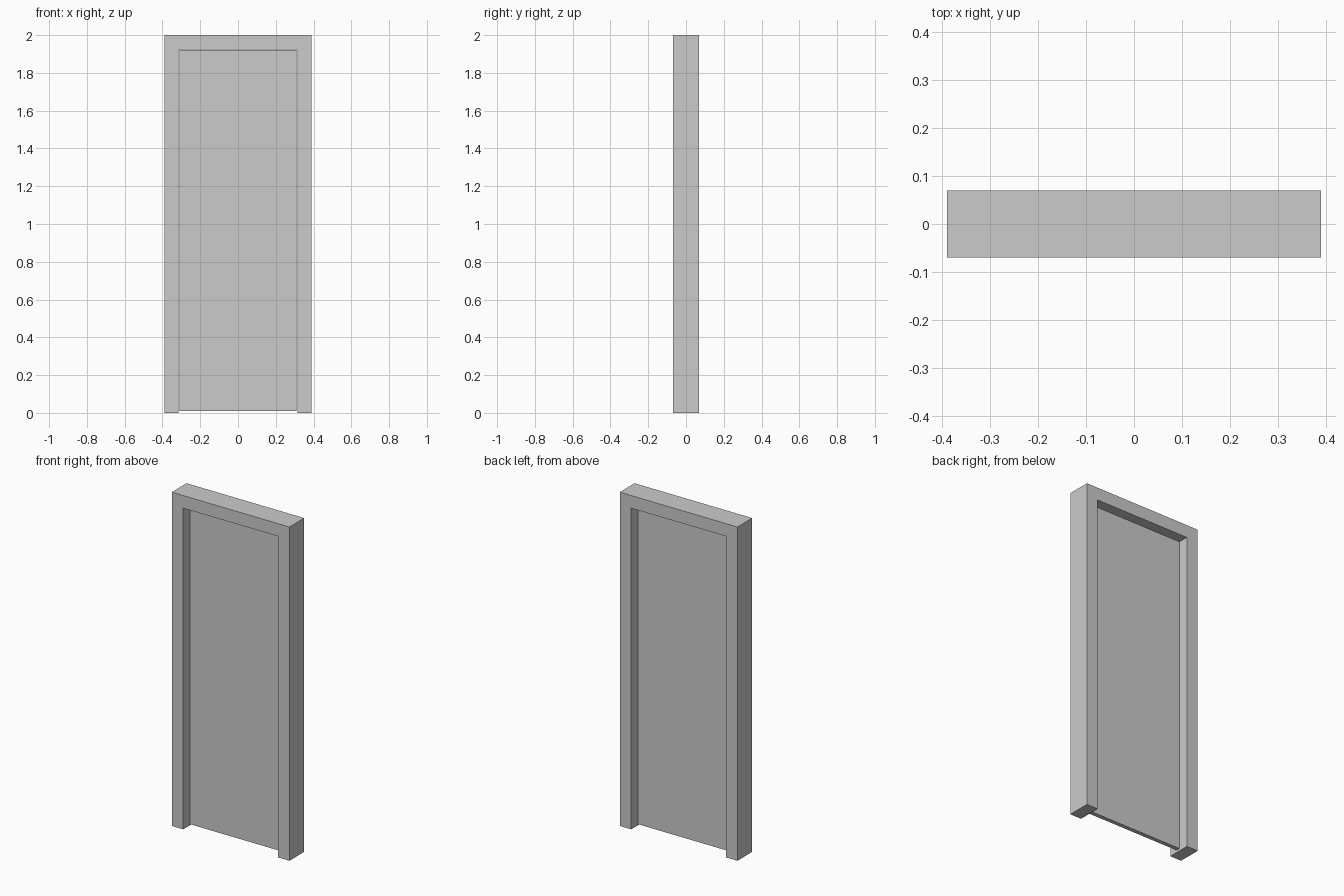
import bpy, bmesh

if "Cube" in bpy.data.objects:
    bpy.data.objects.remove(bpy.data.objects["Cube"])

W, D, H = 0.39, 0.07, 2.0        # half width, half depth, height
INNER, HEAD = 0.314, 1.924       # frame opening half width and height
GAP, LEAF = 0.004, 0.0125        # clearance round the leaf, leaf half thickness

grey = bpy.data.materials.new("light_grey")
grey.diffuse_color = (0.6, 0.6, 0.6, 1)
grey.use_nodes = True
grey.node_tree.nodes["Principled BSDF"].inputs["Base Color"].default_value = grey.diffuse_color


def extruded(name, outline, half):
    """Extrude an x-z outline evenly to both sides of y = 0."""
    bm = bmesh.new()
    face = bm.faces.new([bm.verts.new((x, -half, z)) for x, z in outline])
    new = bmesh.ops.extrude_face_region(bm, geom=[face])["geom"]
    verts = [v for v in new if isinstance(v, bmesh.types.BMVert)]
    bmesh.ops.translate(bm, verts=verts, vec=(0, 2 * half, 0))
    bmesh.ops.recalc_face_normals(bm, faces=bm.faces)
    mesh = bpy.data.meshes.new(name)
    bm.to_mesh(mesh)
    bm.free()
    mesh.materials.append(grey)
    obj = bpy.data.objects.new(name, mesh)
    bpy.context.collection.objects.link(obj)
    return obj


# Frame: two jambs and a head in one piece
extruded("door_frame", [(-W, 0), (-INNER, 0), (-INNER, HEAD), (INNER, HEAD),
                        (INNER, 0), (W, 0), (W, H), (-W, H)], D)

# Leaf: thin slab in the middle of the frame, clear of the floor
x, top, bottom = INNER - GAP, HEAD - GAP, 0.01
extruded("door_leaf", [(-x, bottom), (x, bottom), (x, top), (-x, top)], LEAF)
